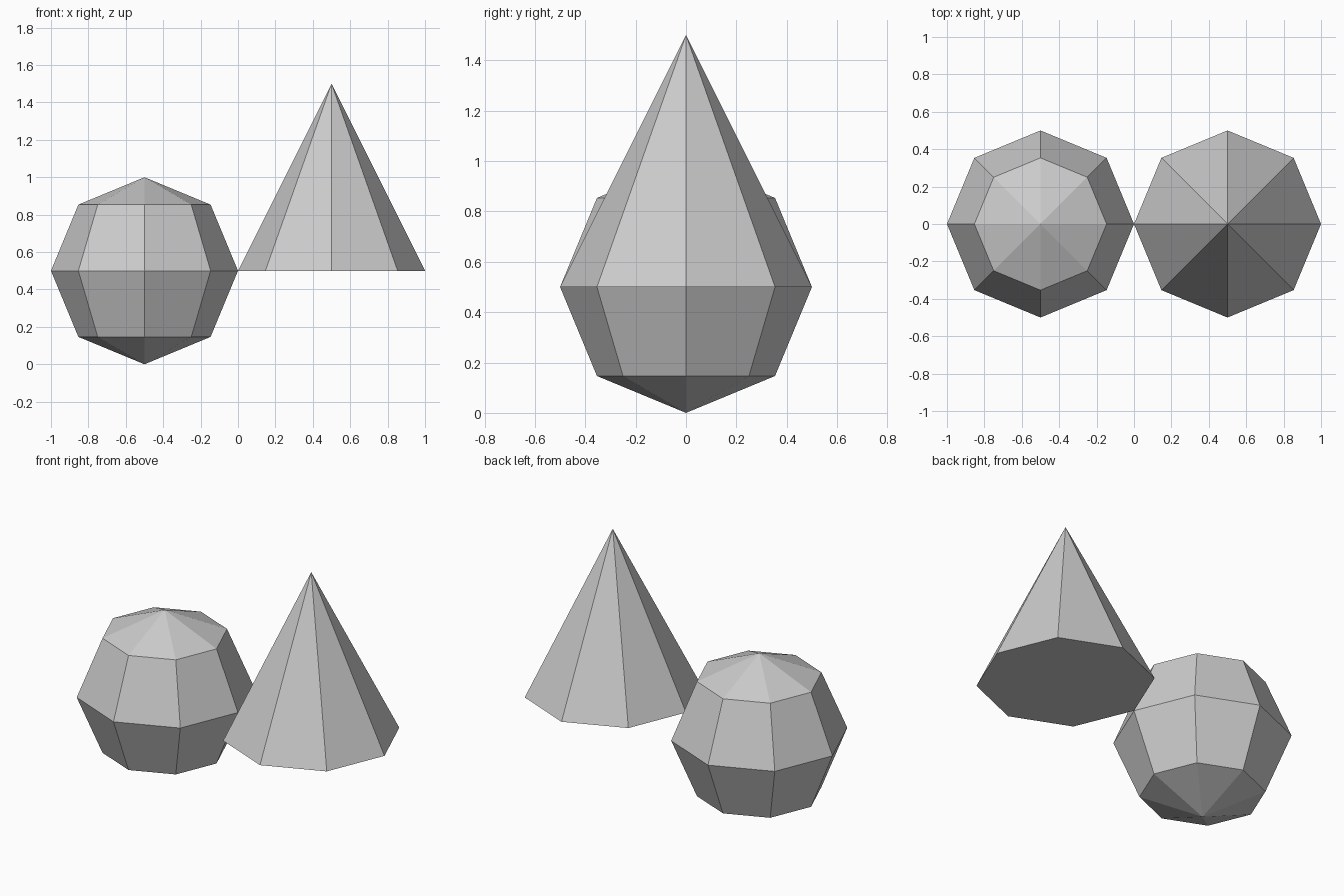
import bpy

if "Cube" in bpy.data.objects:
    bpy.data.objects.remove(bpy.data.objects["Cube"])

# Single plain grey
grey = bpy.data.materials.new("plain grey")
grey.diffuse_color = (0.6, 0.6, 0.6, 1)
grey.use_nodes = True
grey.node_tree.nodes["Principled BSDF"].inputs["Base Color"].default_value = grey.diffuse_color


def finish(name):
    """Name the newest primitive, colour it and keep its faces flat."""
    obj = bpy.context.object
    obj.name = name
    obj.data.name = name
    obj.data.materials.append(grey)
    bpy.ops.object.shade_flat()


# Faceted ball on the left
bpy.ops.mesh.primitive_uv_sphere_add(segments=8, ring_count=4, radius=0.5,
                                     location=(-0.5, 0, 0.5))
finish("faceted_ball")

# Eight-sided cone on the right, base level with the ball's middle
bpy.ops.mesh.primitive_cone_add(vertices=8, radius1=0.5, radius2=0, depth=1,
                                location=(0.5, 0, 1.0))
finish("faceted_cone")
